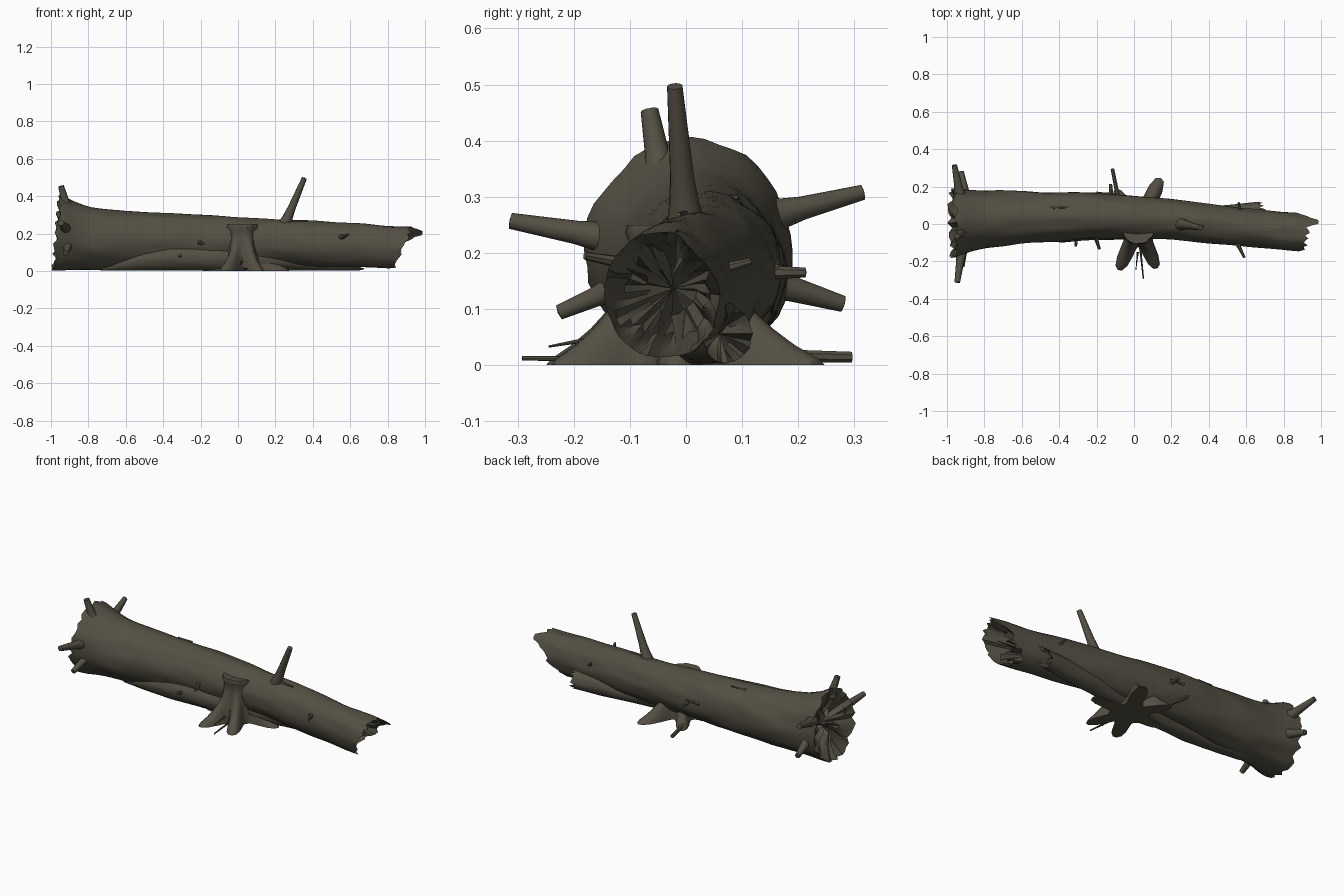
import bpy, bmesh, math, random
from mathutils import Vector, noise

random.seed(4)
if "Cube" in bpy.data.objects:
    bpy.data.objects.remove(bpy.data.objects["Cube"], do_unlink=True)

bark = bpy.data.materials.new("dark bark")
bark.use_nodes = True
COLOUR = (0.088, 0.078, 0.056, 1)
bark.diffuse_color = COLOUR
bsdf = bark.node_tree.nodes["Principled BSDF"]
bsdf.inputs["Base Color"].default_value = COLOUR
bsdf.inputs["Roughness"].default_value = 0.9


def skin(name, rings, first, last):
    """Join equal rings of points into a closed surface with a point at each end."""
    bm = bmesh.new()
    loops = [[bm.verts.new(p) for p in ring] for ring in rings]
    n = len(loops[0])
    for a, b in zip(loops, loops[1:]):
        for i in range(n):
            j = (i + 1) % n
            bm.faces.new((a[i], a[j], b[j], b[i]))
    for loop, point in ((loops[0], first), (loops[-1], last)):
        tip = bm.verts.new(point)
        for i in range(n):
            bm.faces.new((loop[i], loop[(i + 1) % n], tip))
    bmesh.ops.recalc_face_normals(bm, faces=bm.faces)
    mesh = bpy.data.meshes.new(name)
    bm.to_mesh(mesh)
    bm.free()
    mesh.materials.append(bark)
    obj = bpy.data.objects.new(name, mesh)
    bpy.context.collection.objects.link(obj)
    bpy.ops.object.select_all(action="DESELECT")
    obj.select_set(True)
    bpy.context.view_layer.objects.active = obj
    bpy.ops.object.shade_smooth_by_angle(angle=math.radians(40))


def sample(table, x):
    """Interpolate the rows of a table keyed by their first value."""
    x = min(max(x, table[0][0]), table[-1][0])
    for a, b in zip(table, table[1:]):
        if x <= b[0]:
            t = (x - a[0]) / (b[0] - a[0])
            return [p + (q - p) * t for p, q in zip(a[1:], b[1:])]


def log(name, table, left, right, sides, steps, hollows, rough):
    """A lumpy lying log with ragged, hollowed ends."""
    angles = [math.tau * i / sides for i in range(sides)]
    ends = [(left(a), right(a)) for a in angles]

    def point(x, a, scale=1.0, bumps=True):
        cy, cz, ry, rz = sample(table, x)
        if bumps:
            scale *= 1 + rough * noise.noise((x * 5, 2.5 * math.cos(a), 2.5 * math.sin(a)))
        return Vector((x, cy + ry * scale * math.cos(a),
                       max(0.003, cz + rz * scale * math.sin(a))))

    def hollow(side):
        sign = 1 if side == 0 else -1
        result = []
        for scale, depth in hollows[side]:
            result.append([point(e[side] + sign * depth * random.uniform(0.5, 1.5), a,
                                 scale * random.uniform(0.88, 1.08), False)
                           for a, e in zip(angles, ends)])
        middle = sum(e[side] for e in ends) / sides + sign * hollows[side][-1][1] * 1.2
        cy, cz = sample(table, middle)[:2]
        return result, (middle, cy, cz)

    inner_left, tip_left = hollow(0)
    inner_right, tip_right = hollow(1)
    outer = [[point(e[0] + (e[1] - e[0]) * k / steps, a) for a, e in zip(angles, ends)]
             for k in range(steps + 1)]
    skin(name, inner_left[::-1] + outer + inner_right, tip_left, tip_right)


def stick(name, start, end, r0, r1, sides=10):
    """A tapering broken branch, flared where it leaves the wood."""
    start, end = Vector(start), Vector(end)
    axis = end - start
    turn = axis.to_track_quat("Z", "Y")
    rings = []
    for t, r in ((0, r0 * 1.4), (0.15, r0 * 1.1), (0.35, r0 * 0.7 + r1 * 0.3), (1, r1)):
        rings.append([start + axis * t + turn @ Vector((r * math.cos(a), r * math.sin(a), 0))
                      for a in (math.tau * i / sides for i in range(sides))])
    skin(name, rings, start, end + axis.normalized() * r1 * 0.2)


def bump(a, centre, width, power=2):
    d = (a - centre + math.pi) % math.tau - math.pi
    return math.exp(-abs(d / width) ** power)


# Main trunk: x, centre y, centre z, half width, half height
trunk = [(-1.0, 0.005, 0.206, 0.188, 0.206), (-0.94, 0.008, 0.2, 0.182, 0.2),
         (-0.88, 0.017, 0.186, 0.166, 0.182), (-0.8, 0.024, 0.174, 0.153, 0.168),
         (-0.6, 0.035, 0.165, 0.138, 0.152), (-0.2, 0.045, 0.165, 0.122, 0.132),
         (0.2, 0.025, 0.156, 0.107, 0.12), (0.6, -0.02, 0.138, 0.102, 0.117),
         (0.9, -0.046, 0.123, 0.102, 0.115), (1.0, -0.052, 0.12, 0.1, 0.113)]
log("main_trunk", trunk,
    lambda a: -0.97 + 0.015 * math.sin(a) + random.uniform(-0.016, 0.016),
    lambda a: 0.89 + 0.045 * math.sin(a) + 0.085 * bump(a, 0.8, 0.28)
    - 0.08 * bump(a, -0.95, 0.6) + random.uniform(-0.022, 0.01),
    44, 60, ([(0.84, 0.02), (0.55, 0.05), (0.25, 0.07)],
             [(0.88, 0.05), (0.72, 0.12), (0.4, 0.2)]), 0.06)

# Smaller log crossing beneath the trunk
lower = [(-0.75, 0.01, 0.012, 0.03, 0.02), (-0.52, -0.026, 0.06, 0.057, 0.06),
         (-0.38, -0.03, 0.07, 0.066, 0.07), (-0.1, -0.015, 0.07, 0.066, 0.07),
         (0.1, 0.0, 0.062, 0.06, 0.062), (0.35, 0.035, 0.056, 0.052, 0.055),
         (0.72, 0.078, 0.056, 0.044, 0.053)]
log("lower_log", lower,
    lambda a: -0.73 + random.uniform(-0.01, 0.01),
    lambda a: 0.675 + 0.02 * math.sin(a) + random.uniform(-0.03, 0.025),
    26, 36, ([(0.6, 0.01)], [(0.8, 0.025), (0.45, 0.08)]), 0.1)

# Upright stump with spreading roots: height, core radius, root share
stump = [(0, 0.102, 1), (0.012, 0.102, 0.93), (0.035, 0.1, 0.7), (0.065, 0.097, 0.47),
         (0.1, 0.093, 0.27), (0.14, 0.089, 0.12), (0.18, 0.086, 0.05),
         (0.215, 0.086, 0.02), (0.235, 0.094, 0.02), (0.25, 0.09, 0.02)]
roots = [(-114, 0.155), (-66, 0.145), (0, 0.15), (65, 0.185), (122, 0.13), (182, 0.11)]
rings = []
for z, core, share in stump:
    ring = []
    for i in range(72):
        a = math.tau * i / 72
        r = core + share * sum(l * bump(a, math.radians(d), 0.25, 2.6) for d, l in roots)
        if z > 0.2:
            r *= 1 + 0.05 * noise.noise((4 * math.cos(a), 4 * math.sin(a), z * 20))
        ring.append((0.022 + r * math.cos(a), -0.013 + r * math.sin(a), z))
    rings.append(ring)
skin("rooted_stump", rings, (0.022, -0.013, 0), (0.022, -0.013, 0.24))

# Tall branch on top
stick("tall_branch", (0.25, 0.0, 0.25), (0.355, -0.02, 0.497), 0.025, 0.014, 12)

# Broken root stubs around the flared end
stubs = [((-0.92, -0.13, 0.225), (-0.945, -0.312, 0.257), 0.025, 0.015),
         ((-0.91, -0.13, 0.135), (-0.92, -0.226, 0.094), 0.02, 0.014),
         ((-0.915, -0.045, 0.34), (-0.946, -0.065, 0.454), 0.024, 0.016),
         ((-0.93, 0.15, 0.265), (-0.96, 0.315, 0.308), 0.025, 0.014),
         ((-0.9, 0.14, 0.15), (-0.925, 0.28, 0.109), 0.027, 0.015)]
for i, stub in enumerate(stubs):
    stick(f"root_stub_{i + 1}", *stub)

# Twigs on the trunk and on the ground
twigs = [((-0.12, 0.14, 0.165), (-0.125, 0.213, 0.165), 0.013, 0.009),
         ((-0.08, 0.12, 0.018), (-0.115, 0.295, 0.014), 0.012, 0.01),
         ((0.03, -0.1, 0.012), (0.05, -0.292, 0.012), 0.006, 0.004),
         ((0.02, -0.15, 0.05), (0.01, -0.245, 0.033), 0.005, 0.002),
         ((0.55, -0.1, 0.18), (0.59, -0.18, 0.195), 0.012, 0.007),
         ((-0.31, -0.07, 0.08), (-0.312, -0.12, 0.085), 0.01, 0.008),
         ((-0.21, -0.06, 0.155), (-0.185, -0.135, 0.145), 0.012, 0.008),
         ((0.57, 0.06, 0.17), (0.56, 0.115, 0.185), 0.01, 0.006)]
for i, twig in enumerate(twigs):
    stick(f"twig_{i + 1}", *twig, sides=7)

# Raised slivers of peeling bark
for i, (x, a) in enumerate([(0.28, 1.75), (-0.45, 1.2), (-0.2, 0.1)]):
    ends = []
    for along, lift in ((x, 0.97), (x + 0.09, 1.03)):
        cy, cz, ry, rz = sample(trunk, along)
        ends.append((along, cy + ry * lift * math.cos(a), cz + rz * lift * math.sin(a)))
    stick(f"bark_sliver_{i + 1}", *ends, 0.008, 0.004, 6)
